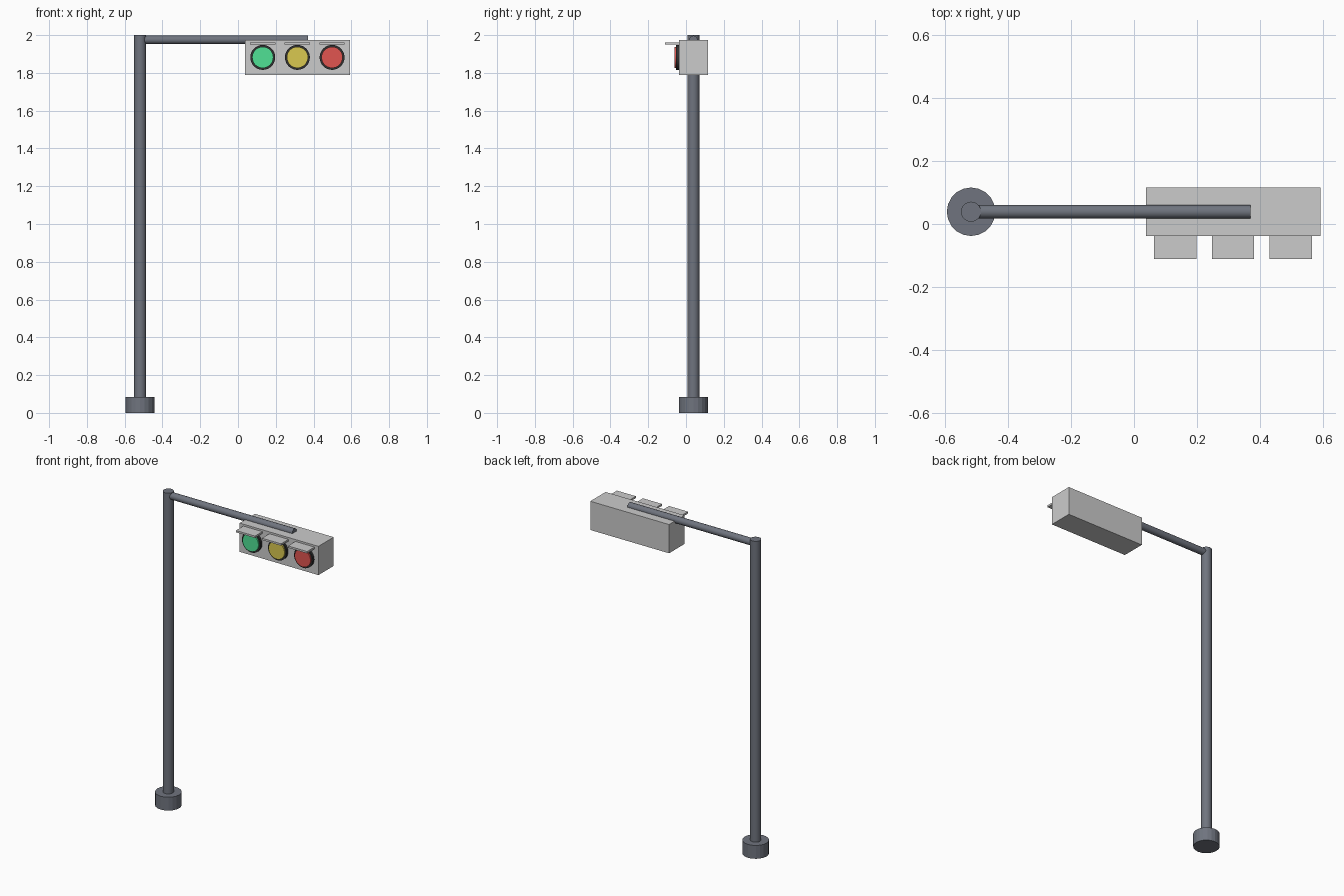
import bpy
from math import pi

if "Cube" in bpy.data.objects:
    bpy.data.objects.remove(bpy.data.objects["Cube"])

Y = 0.039  # depth of the pole line


def material(name, rgb):
    m = bpy.data.materials.new(name)
    m.diffuse_color = (*rgb, 1)
    m.use_nodes = True
    m.node_tree.nodes["Principled BSDF"].inputs["Base Color"].default_value = m.diffuse_color
    return m


def finish(name, mat, smooth=False):
    o = bpy.context.object
    o.name = o.data.name = name
    if smooth:
        bpy.ops.object.shade_smooth_by_angle()
    if mat:
        o.data.materials.append(mat)
    return o


def cylinder(name, r, depth, loc, rot=(0, 0, 0), mat=None, sides=20, smooth=False):
    bpy.ops.mesh.primitive_cylinder_add(vertices=sides, radius=r, depth=depth,
                                        location=loc, rotation=rot)
    return finish(name, mat, smooth)


def box(name, lo, hi, mat=None):
    size = [b - a for a, b in zip(lo, hi)]
    bpy.ops.mesh.primitive_cube_add(size=1, location=[(a + b) / 2 for a, b in zip(lo, hi)])
    bpy.context.object.scale = size
    bpy.ops.object.transform_apply(location=False, rotation=False, scale=True)
    return finish(name, mat)


steel = material("steel", (0.16, 0.175, 0.21))
dark = material("dark_rim", (0.03, 0.03, 0.03))
colours = {"green": (0.08, 0.75, 0.3), "yellow": (0.7, 0.58, 0.08), "red": (0.75, 0.09, 0.08)}

# Post: base, pole and horizontal arm
cylinder("base", 0.077, 0.085, (-0.518, Y, 0.0425), mat=steel)
cylinder("pole", 0.032, 1.92, (-0.518, Y, 1.04), mat=steel, smooth=True)
cylinder("arm", 0.022, 0.888, (-0.074, Y, 1.975), (0, pi / 2, 0), steel, smooth=True)

# Signal housing hanging from the arm
box("housing", (0.038, -0.038, 1.79), (0.593, 0.116, 1.973))

# Three lamps: rim, coloured lens and flat visor
for i, (name, rgb) in enumerate(colours.items()):
    x = 0.131 + 0.1835 * i
    cylinder(name + "_rim", 0.066, 0.03, (x, -0.038, 1.882), (pi / 2, 0, 0), dark, 32, True)
    cylinder(name + "_lens", 0.056, 0.05, (x, -0.037, 1.882), (pi / 2, 0, 0),
             material(name + "_light", rgb), 32, True)
    box(name + "_visor", (x - 0.067, -0.112, 1.949), (x + 0.067, -0.03, 1.961))
